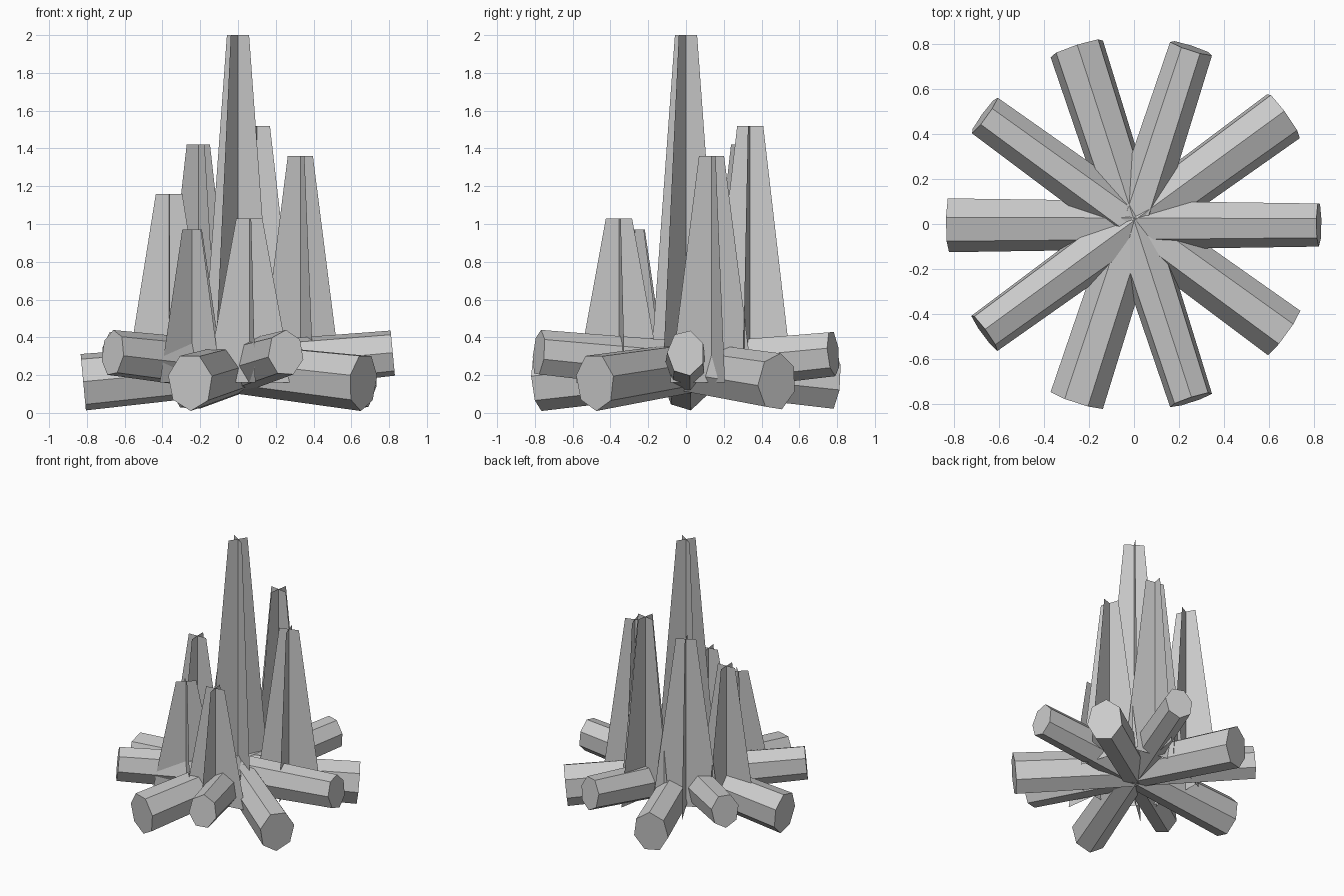
import bpy
import bmesh
from math import sin, cos, tau, radians, atan2
from mathutils import Matrix, Vector

cube = bpy.data.objects.get("Cube")
if cube:
    bpy.data.objects.remove(cube)

grey = bpy.data.materials.new("plain_grey")
grey.use_nodes = True
grey.diffuse_color = (0.6, 0.6, 0.6, 1)
grey.node_tree.nodes["Principled BSDF"].inputs["Base Color"].default_value = (0.6, 0.6, 0.6, 1)


def finish(name, bm, matrix):
    """Turn a bmesh into a placed, flat-shaded object."""
    mesh = bpy.data.meshes.new(name)
    bm.to_mesh(mesh)
    bm.free()
    mesh.transform(matrix)
    mesh.materials.append(grey)
    obj = bpy.data.objects.new(name, mesh)
    bpy.context.collection.objects.link(obj)


SIDES = 7
HALF_LENGTH = 0.823
THICK, THIN = 0.125, 0.1
STRETCH = 1.23
LOG_HEIGHT = 0.24
TILT = atan2(0.077, 0.82)


def add_log(name, azimuth, roll):
    """Seven-sided tapered log lying through the centre, thick end low."""
    bm = bmesh.new()
    rings = []
    for x, r in ((-HALF_LENGTH, THICK), (HALF_LENGTH, THIN)):
        angles = [radians(roll) + tau * i / SIDES for i in range(SIDES)]
        rings.append([bm.verts.new((x, -r * cos(a), STRETCH * r * sin(a))) for a in angles])
    for i in range(SIDES):
        j = (i + 1) % SIDES
        bm.faces.new((rings[0][i], rings[0][j], rings[1][j], rings[1][i]))
    for ring in rings:
        bm.faces.new(ring)
    bmesh.ops.recalc_face_normals(bm, faces=bm.faces)
    matrix = (Matrix.Translation((0, 0, LOG_HEIGHT))
              @ Matrix.Rotation(radians(azimuth), 4, "Z")
              @ Matrix.Rotation(-TILT, 4, "Y"))
    finish(name, bm, matrix)


FLAME_BASE = 0.16
BASE_HALF, TOP_HALF = 0.23, 0.07


def add_flame(name, x, y, top, turn):
    """Two crossed upright sheets that narrow towards the top."""
    bm = bmesh.new()
    for d in (Vector((1, 0, 0)), Vector((0, 1, 0))):
        low, high = Vector((0, 0, FLAME_BASE)), Vector((0, 0, top))
        corners = (low - d * BASE_HALF, low + d * BASE_HALF,
                   high + d * TOP_HALF, high - d * TOP_HALF)
        bm.faces.new([bm.verts.new(c) for c in corners])
    finish(name, bm, Matrix.Translation((x, y, 0)) @ Matrix.Rotation(radians(turn), 4, "Z"))


# Ring of crossing logs
for i, roll in enumerate((1, 12, 12, -19, -10)):
    add_log(f"log_{i + 1}", i * 72, roll)

# Flames: x, y, top height, turn
add_flame("centre_flame", 0, 0, 2.0, -33)
add_flame("back_flame", 0.1, 0.34, 1.52, -10)
add_flame("back_right_flame", -0.21, 0.3, 1.42, 28)
add_flame("left_flame", 0.33, 0.135, 1.36, 18)
add_flame("right_flame", -0.365, 0.04, 1.16, 2)
add_flame("front_flame", 0.06, -0.355, 1.03, 8)
add_flame("front_right_flame", -0.243, -0.27, 0.97, 42)
